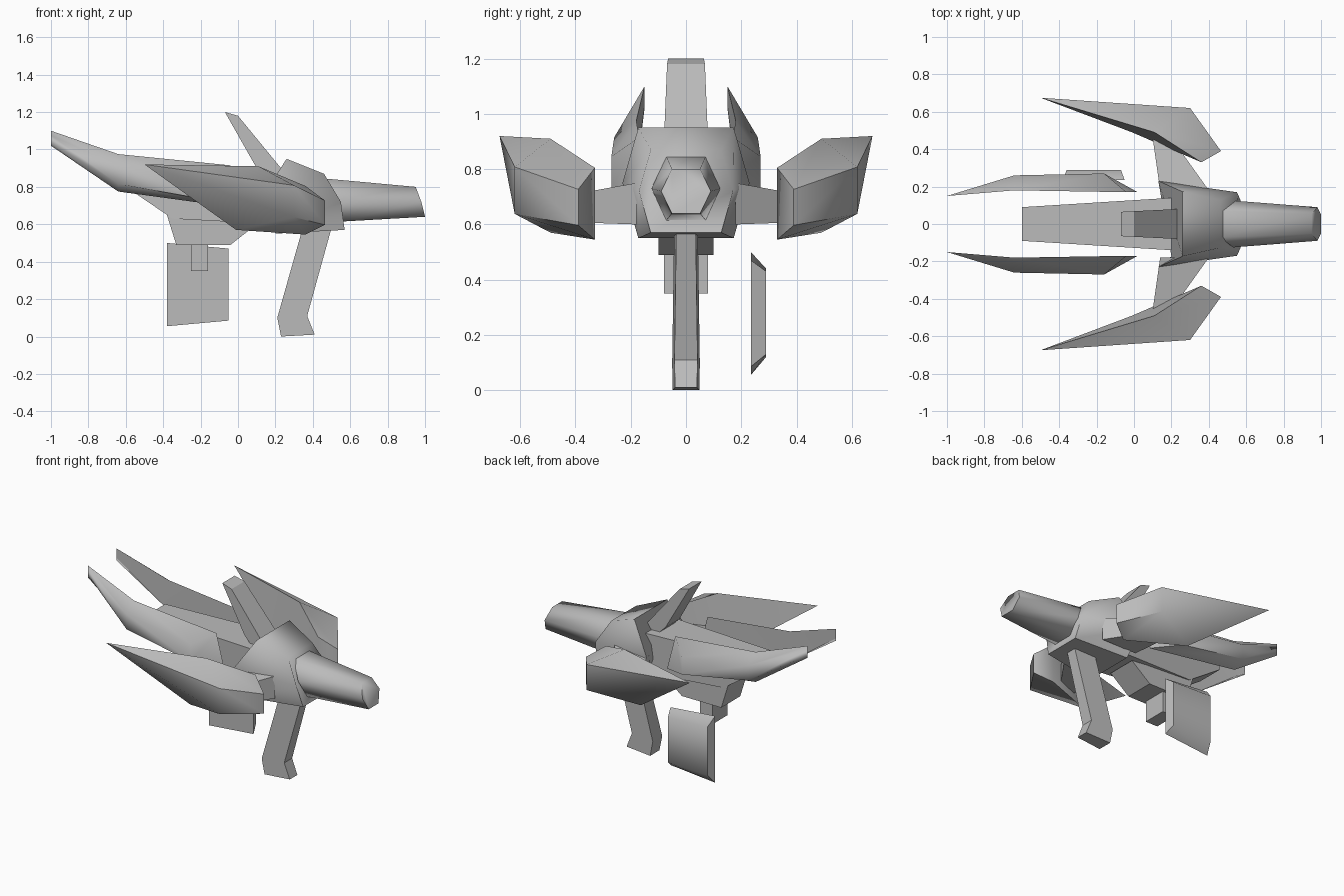
import bpy, bmesh, math

cube = bpy.data.objects.get("Cube")
if cube:
    bpy.data.objects.remove(cube, do_unlink=True)

GREY = (.5, .5, .5, 1)
grey = bpy.data.materials.new("plain_grey")
grey.use_nodes = True
grey.diffuse_color = GREY
grey.node_tree.nodes["Principled BSDF"].inputs["Base Color"].default_value = GREY


def loft(name, rings, smooth_angle=30):
    """Skin a list of rings into a closed solid."""
    bm = bmesh.new()
    rows = [[bm.verts.new(point) for point in ring] for ring in rings]
    count = len(rows[0])
    for near, far in zip(rows, rows[1:]):
        for i in range(count):
            j = (i + 1) % count
            bm.faces.new((near[i], near[j], far[j], far[i]))
    bm.faces.new(rows[0])
    bm.faces.new(rows[-1])
    bmesh.ops.remove_doubles(bm, verts=bm.verts, dist=.001)
    bmesh.ops.recalc_face_normals(bm, faces=bm.faces)
    mesh = bpy.data.meshes.new(name)
    bm.to_mesh(mesh)
    bm.free()
    mesh.materials.append(grey)
    part = bpy.data.objects.new(name, mesh)
    bpy.context.collection.objects.link(part)
    bpy.ops.object.select_all(action="DESELECT")
    part.select_set(True)
    bpy.context.view_layer.objects.active = part
    bpy.ops.object.shade_smooth_by_angle(angle=math.radians(smooth_angle))


def mirrored(name, rings, **options):
    """Loft a part on the left and its mirror image on the right."""
    loft("left_" + name, rings, **options)
    flipped = [[(x, -y, z) for x, y, z in ring] for ring in rings]
    loft("right_" + name, flipped, **options)


def hexagon(top_x, middle_x, low_x, z, width, height, flat):
    """Six-sided ring; flat is the share of the width kept at top and bottom."""
    edge = width * flat
    top, low = z + height, z - height
    return [(top_x, edge, top), (middle_x, width, z), (low_x, edge, low),
            (low_x, -edge, low), (middle_x, -width, z), (top_x, -edge, top)]


def rectangle(y, back, front, low, top, flare=0):
    """Upright rectangle facing sideways; flare makes its back edge taller."""
    return [(back, y, low - flare), (front, y, low),
            (front, y, top), (back, y, top + flare)]


def arc(x, y, z, half=0, bulge=0, sweep=0, lean=0):
    """D-shaped section from top edge, around the outside, to bottom edge."""
    outer = x + sweep, y + bulge
    return [(x + lean, y, z + half), (*outer, z + half * .4),
            (*outer, z - half * .6), (x - lean, y, z - half)]


def slab(name, profile, back_width, front_width):
    """Side profile spanned across the centre, tapering from back to front."""
    back = min(x for x, z in profile)
    length = max(x for x, z in profile) - back

    def half_width(x):
        return back_width + (front_width - back_width) * (x - back) / length

    loft(name, [[(x, side * half_width(x), z) for x, z in profile] for side in (-1, 1)])


# Smooth main hull and tapered nose
loft("hull", [
    hexagon(.26, .13, .2, z=.75, width=.23, height=.2, flat=.75),
    hexagon(.46, .55, .57, z=.72, width=.17, height=.15, flat=.75)], smooth_angle=75)
loft("nose", [
    hexagon(.46, .53, .56, z=.73, width=.125, height=.115, flat=.57),
    hexagon(.95, .98, 1, z=.72, width=.09, height=.08, flat=.57)], smooth_angle=70)

# Long spine behind the hull, with a narrower keel and a short stub underneath
slab("spine", [(-.6, .86), (.2, .86), (.2, .6), (-.35, .63), (-.6, .8)],
     back_width=.09, front_width=.14)
slab("keel", [(.1, .6), (-.04, .49), (-.33, .49), (-.38, .65)],
     back_width=.1, front_width=.1)
slab("stub", [(-.25, .5), (-.16, .5), (-.16, .35), (-.25, .35)],
     back_width=.08, front_width=.08)

# Leaning dorsal blade
slab("dorsal_blade", [(-.07, 1.2), (0, 1.18), (.23, .9), (.2, .8), (.1, .9)],
     back_width=.065, front_width=.08)

# Bent front leg
slab("front_leg", [(.34, .56), (.5, .58), (.37, .11), (.41, .01), (.23, 0), (.21, .1)],
     back_width=.05, front_width=.035)

# Struts that carry the side pods
mirrored("strut", [
    rectangle(.18, back=.14, front=.4, low=.6, top=.75),
    rectangle(.46, back=.1, front=.2, low=.61, top=.7)])

# Side pods that sweep back to a point
mirrored("pod", [
    arc(-.5, .675, .92),
    arc(.05, .49, .74, half=.17, bulge=.13, sweep=.25, lean=.06),
    arc(.36, .33, .675, half=.13, bulge=.06, sweep=.105)], smooth_angle=60)

# Curved rear fins
mirrored("rear_fin", [
    arc(-1, .15, 1.06, half=.04),
    arc(-.64, .18, .875, half=.1, bulge=.08),
    arc(-.01, .17, .8, half=.115, bulge=.1, sweep=-.15, lean=-.03)], smooth_angle=60)

# Single hanging plate with a bevelled outer face
loft("side_plate", [
    rectangle(.235, back=-.38, front=-.05, low=.085, top=.47, flare=.03),
    rectangle(.29, back=-.36, front=-.07, low=.13, top=.43, flare=.01)], smooth_angle=60)
